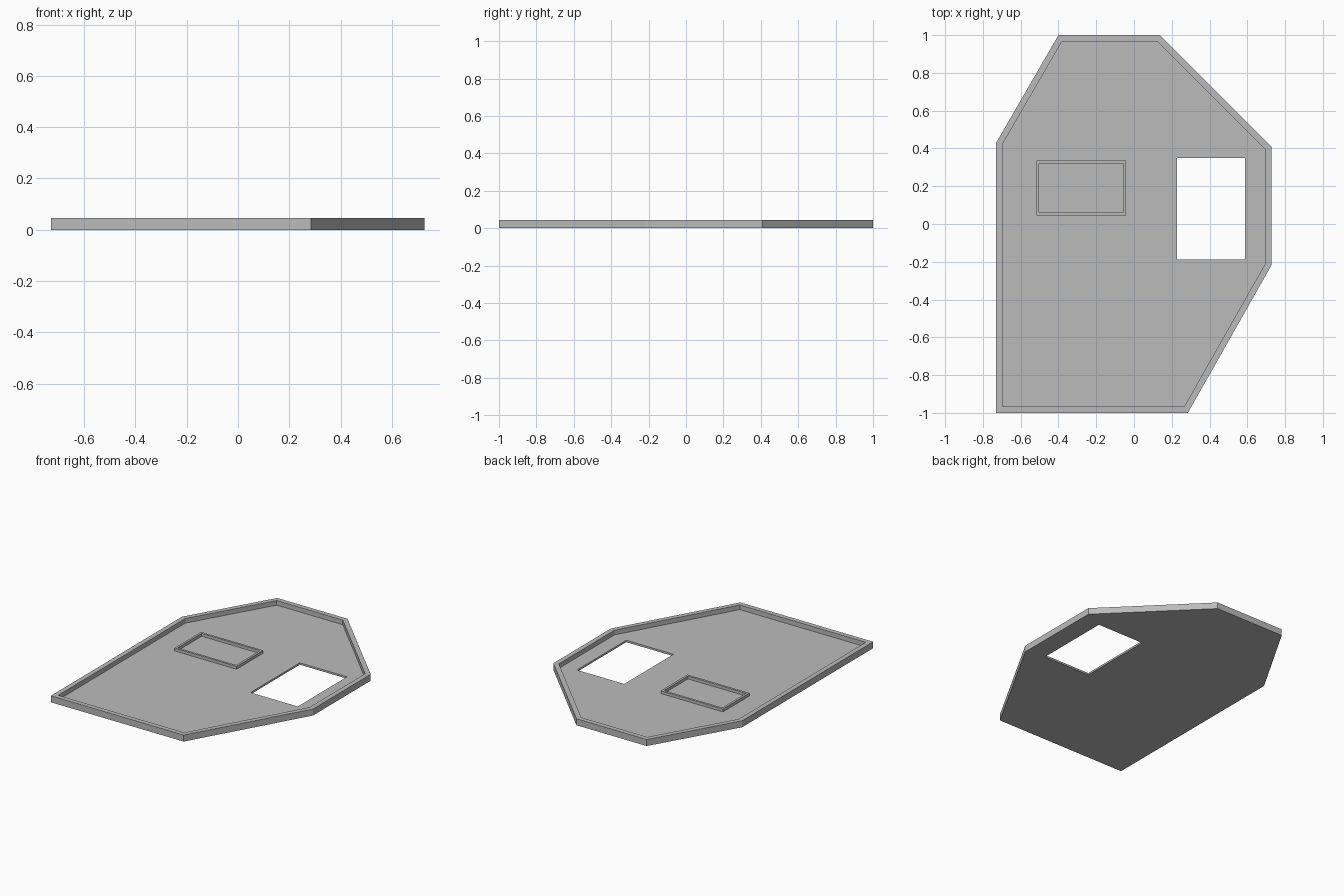
import bpy
import bmesh
from mathutils import Vector

if "Cube" in bpy.data.objects:
    bpy.data.objects.remove(bpy.data.objects["Cube"], do_unlink=True)

FLOOR, FRAME_TOP, RIM_TOP = 0.013, 0.033, 0.045
RIM_WIDTH, FRAME_WIDTH = 0.033, 0.015

grey = bpy.data.materials.new("plain grey")
grey.use_nodes = True
colour = (0.5, 0.5, 0.5, 1)
grey.diffuse_color = colour
grey.node_tree.nodes["Principled BSDF"].inputs["Base Color"].default_value = colour


def rectangle(x0, x1, y0, y1):
    return [Vector(p) for p in ((x0, y0), (x1, y0), (x1, y1), (x0, y1))]


def inset(outline, width):
    """Mitred inward offset of a counter-clockwise outline."""
    result = []
    for i, p in enumerate(outline):
        a = (p - outline[i - 1]).normalized()
        b = (outline[(i + 1) % len(outline)] - p).normalized()
        na, nb = Vector((-a.y, a.x)), Vector((-b.y, b.x))
        result.append(p + (na + nb) * width / (1 + na.dot(nb)))
    return result


def loop(bm, outline, z):
    return [bm.verts.new((p.x, p.y, z)) for p in outline]


def bridge(bm, a, b):
    """Quads between two loops with the same number of points."""
    for i in range(len(a)):
        j = (i + 1) % len(a)
        bm.faces.new((a[i], a[j], b[j], b[i]))


def fill(bm, *loops):
    """Flat face bounded by an outer loop and a hole."""
    edges = [bm.edges.get((l[i - 1], l[i])) or bm.edges.new((l[i - 1], l[i]))
             for l in loops for i in range(len(l))]
    bmesh.ops.triangle_fill(bm, use_beauty=True, edges=edges, normal=(0, 0, 1))


def finish(bm, name):
    bmesh.ops.recalc_face_normals(bm, faces=bm.faces)
    mesh = bpy.data.meshes.new(name)
    bm.to_mesh(mesh)
    bm.free()
    mesh.materials.append(grey)
    bpy.context.collection.objects.link(bpy.data.objects.new(name, mesh))


# Shallow tray with a raised rim and a rectangular opening
outline = [Vector(p) for p in (
    (-0.73, -1), (0.285, -1), (0.727, -0.22), (0.727, 0.41),
    (0.137, 1), (-0.4, 1), (-0.73, 0.43))]
opening = rectangle(0.227, 0.588, -0.187, 0.35)
inner = inset(outline, RIM_WIDTH)

bm = bmesh.new()
walls = [loop(bm, outline, 0), loop(bm, outline, RIM_TOP),
         loop(bm, inner, RIM_TOP), loop(bm, inner, FLOOR)]
for lower, upper in zip(walls, walls[1:]):
    bridge(bm, lower, upper)
hole_bottom, hole_top = loop(bm, opening, 0), loop(bm, opening, FLOOR)
bridge(bm, hole_bottom, hole_top)
fill(bm, walls[0], hole_bottom)
fill(bm, walls[-1], hole_top)
finish(bm, "tray")

# Low rectangular frame standing on the tray floor
frame = rectangle(-0.517, -0.042, 0.045, 0.335)
frame_inner = inset(frame, FRAME_WIDTH)
bm = bmesh.new()
rings = [loop(bm, frame, FLOOR), loop(bm, frame, FRAME_TOP),
         loop(bm, frame_inner, FRAME_TOP), loop(bm, frame_inner, FLOOR)]
for lower, upper in zip(rings, rings[1:]):
    bridge(bm, lower, upper)
finish(bm, "floor_frame")
